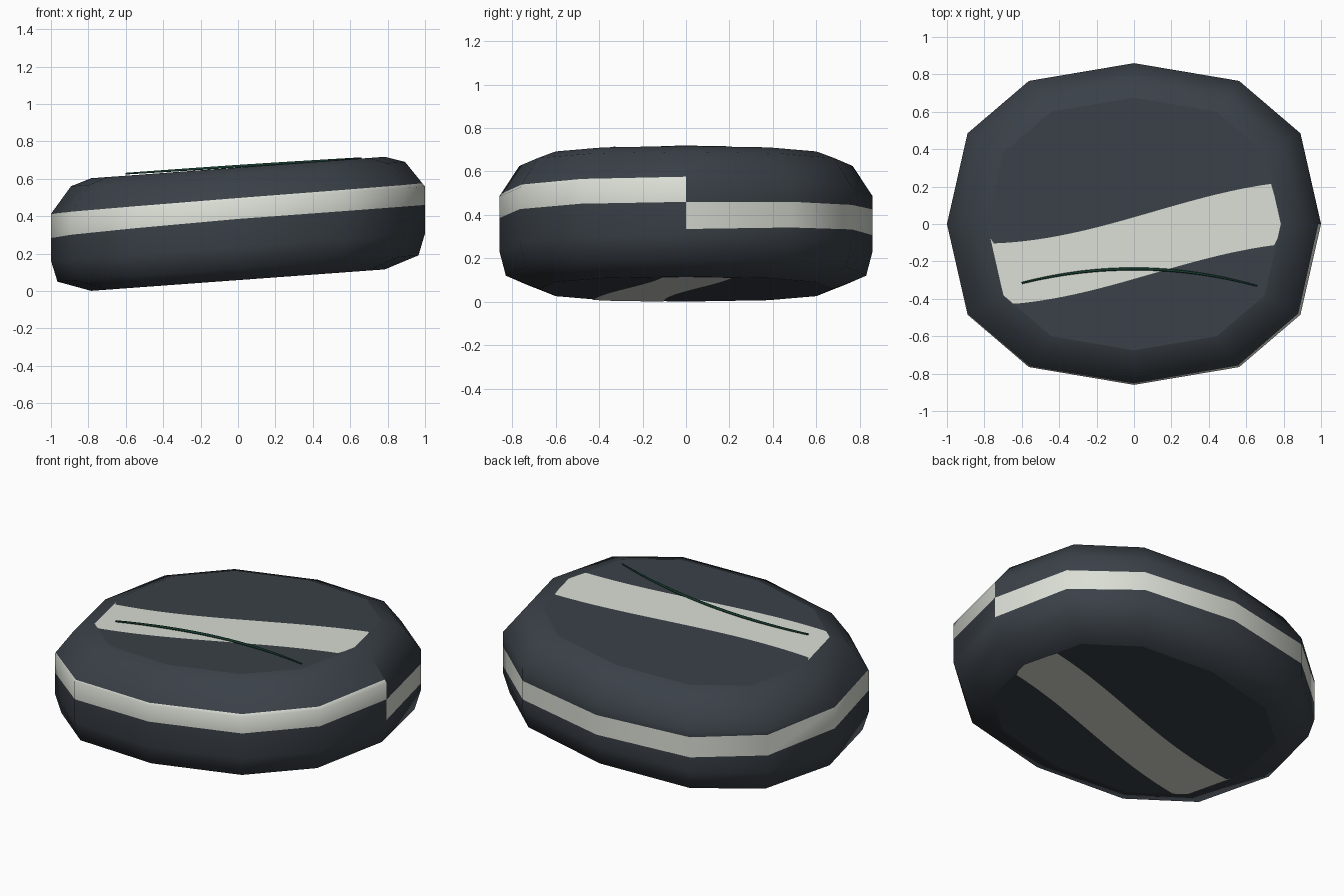
import bpy, bmesh, math
from mathutils import Vector

cube = bpy.data.objects.get("Cube")
if cube:
    bpy.data.objects.remove(cube, do_unlink=True)


def material(name, rgb):
    m = bpy.data.materials.new(name)
    m.use_nodes = True
    m.diffuse_color = (*rgb, 1)
    m.node_tree.nodes["Principled BSDF"].inputs["Base Color"].default_value = (*rgb, 1)
    return m


SLATE = material("dark slate", (0.042, 0.052, 0.064))
CHALK = material("pale chalk", (0.70, 0.73, 0.66))
GREEN = material("deep green", (0.008, 0.045, 0.030))

TILT = 0.073
CAP = 0.785
BOTTOM, TOP, WALL_TOP = 0.058, 0.66, 0.485
# Height and outline scale of each ring of the pebble
PROFILE = [(BOTTOM, CAP), (0.12, 0.965), (0.235, 1), (WALL_TOP, 1), (0.625, 0.893), (TOP, CAP)]
# One quarter of the twelve-sided outline, mirrored all the way round
QUARTER = [(1, 0), (0.89, 0.485), (0.562, 0.765), (0, 0.86)]
half = QUARTER + [(-x, y) for x, y in QUARTER[2::-1]]
OUTLINE = half + [(x, -y) for x, y in half[-2::-1]]


def lerp_table(table, t):
    for (a, va), (b, vb) in zip(table, table[1:]):
        if t <= b:
            return va + (vb - va) * (t - a) / (b - a)
    return table[-1][1]


def tilted(x, y, z):
    return Vector((x, y, z + TILT * x))


def make_object(name, bm, mats):
    mesh = bpy.data.meshes.new(name)
    bm.to_mesh(mesh)
    bm.free()
    for m in mats:
        mesh.materials.append(m)
    ob = bpy.data.objects.new(name, mesh)
    bpy.context.collection.objects.link(ob)
    return ob


# Pebble body: a spiralling pale band climbs one band width per turn
BAND_LOW = [(0, 0.262), (2, 0.292), (3, 0.306), (6, 0.356), (9, 0.385), (12, 0.387)]
BAND_HIGH = [(0, 0.386), (2, 0.405), (3, 0.425), (6, WALL_TOP), (9, 0.497), (12, 0.504)]

bm = bmesh.new()
columns = []
for i, (x, y) in enumerate(OUTLINE):
    low, high = lerp_table(BAND_LOW, i), lerp_table(BAND_HIGH, i)
    heights = sorted([z for z, _ in PROFILE] + [low, high])
    columns.append([bm.verts.new(tilted(x * s, y * s, z))
                    for z in heights for s in [lerp_table(PROFILE, z)]])

for i, (a, b) in enumerate(zip(columns, columns[1:])):
    for r in range(len(a) - 1):
        face = bm.faces.new((a[r], b[r], b[r + 1], a[r + 1]))
        face.smooth = True
        # On the front half the band reaches past the top of the wall
        face.material_index = int(r == 3 or (r == 4 and i >= 6))
bm.faces.new([c[-1] for c in columns[:-1]])
bm.faces.new([c[0] for c in columns[-2::-1]])
bmesh.ops.remove_doubles(bm, verts=bm.verts, dist=0.0002)
make_object("pebble_body", bm, [SLATE, CHALK])


# Wavy stripes across both flat caps, clipped at the cap rim
def cap_half_width(x):
    return lerp_table([(px * CAP, py * CAP) for px, py in reversed(half)], x)


def cap_stripe(name, z, upward):
    bm = bmesh.new()
    rows = []
    steps = 90
    for i in range(steps + 1):
        x = CAP * (2 * i / steps - 1)
        rim = cap_half_width(x)
        wave = 0.17 * math.sin(1.7 * (x - 0.1))
        low, high = [max(-rim, min(rim, wave + c)) for c in (-0.265, 0.065)]
        rows.append([bm.verts.new(tilted(x, y, z)) for y in (low, high)])
    for a, b in zip(rows, rows[1:]):
        loop = (a[0], b[0], b[1], a[1])
        bm.faces.new(loop if upward else loop[::-1])
    bmesh.ops.dissolve_degenerate(bm, edges=bm.edges, dist=0.0001)
    make_object(name, bm, [CHALK])


cap_stripe("top_stripe", TOP + 0.002, True)
cap_stripe("bottom_stripe", BOTTOM - 0.002, False)

# Thin arched strand lying on the top
curve = bpy.data.curves.new("green_strand", "CURVE")
curve.dimensions = "3D"
curve.bevel_depth = 0.008
curve.bevel_resolution = 1
spline = curve.splines.new("POLY")
count = 16
spline.points.add(count)
for i, p in enumerate(spline.points):
    t = i / count
    x = -0.6 + 1.26 * t
    p.co = (*tilted(x, -0.24 - 0.21 * x * x, TOP + 0.011 - 0.008 * t), 1)
    p.radius = 0.65 + 0.4 * math.sin(math.pi * t) - 0.15 * t
curve.use_fill_caps = True
curve.materials.append(GREEN)
strand = bpy.data.objects.new("green_strand", curve)
bpy.context.collection.objects.link(strand)
